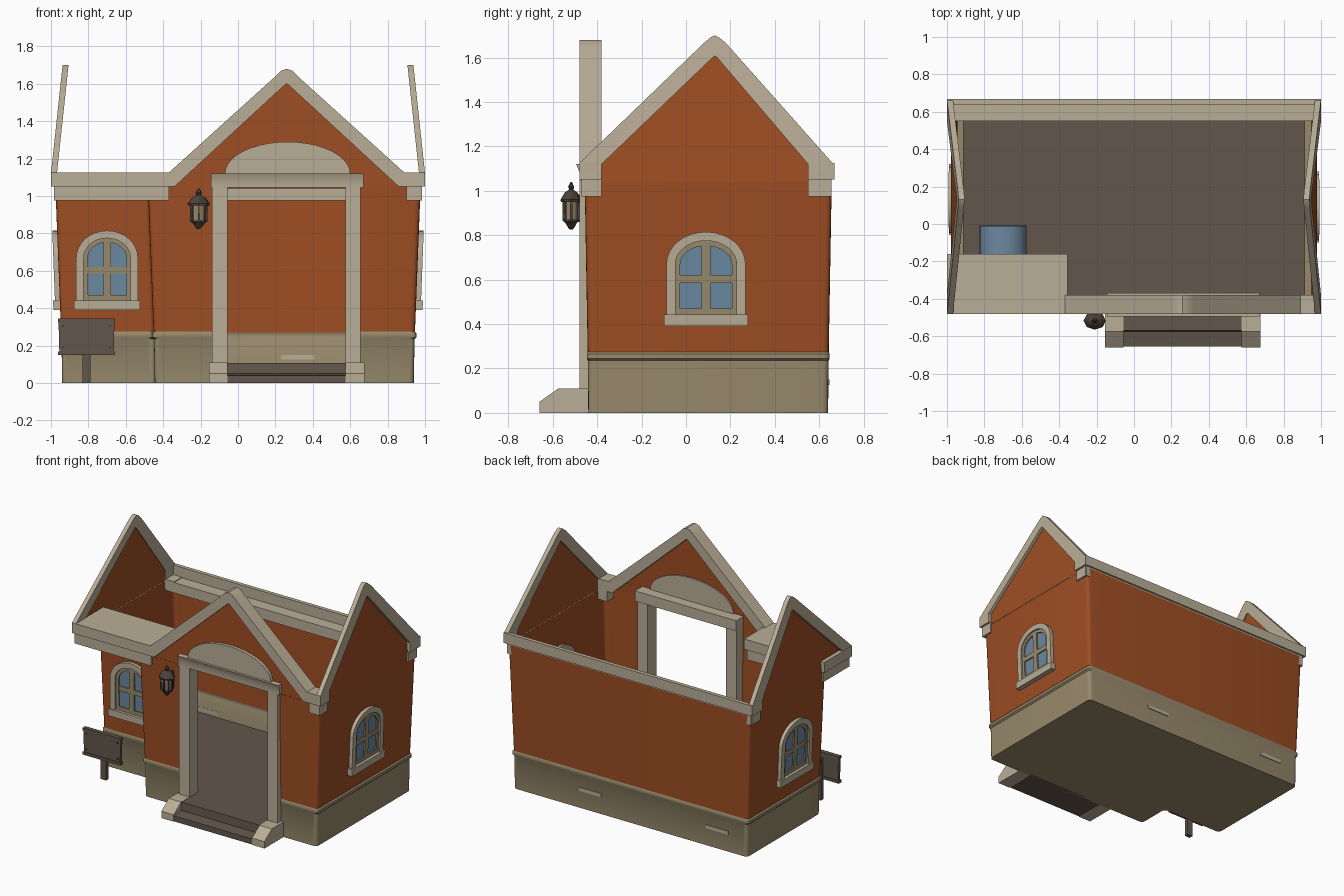
import bpy, bmesh, math
from mathutils import Vector

if "Cube" in bpy.data.objects:
    bpy.data.objects.remove(bpy.data.objects["Cube"])


def material(name, rgb):
    m = bpy.data.materials.new(name)
    m.diffuse_color = (*rgb, 1)
    m.use_nodes = True
    m.node_tree.nodes["Principled BSDF"].inputs["Base Color"].default_value = m.diffuse_color
    return m


RED = material("orange brick", (0.34, 0.075, 0.017))
TRIM = material("pale stone", (0.49, 0.42, 0.31))
BASE = material("tan stone", (0.31, 0.25, 0.147))
BROWN = material("brown floor", (0.122, 0.093, 0.07))
DARK = material("dark metal", (0.07, 0.053, 0.042))
GLASS = material("blue glass", (0.15, 0.25, 0.36))


def mesh(name, verts, faces, *mats, fix=True):
    me = bpy.data.meshes.new(name)
    me.from_pydata([tuple(v) for v in verts], [], faces)
    for m in mats:
        me.materials.append(m)
    if fix:
        bm = bmesh.new()
        bm.from_mesh(me)
        bmesh.ops.recalc_face_normals(bm, faces=bm.faces)
        bm.to_mesh(me)
        bm.free()
    ob = bpy.data.objects.new(name, me)
    bpy.context.collection.objects.link(ob)
    return ob


def front_map(u, v, d):      # u = x, v = z, d = distance toward the front
    return Vector((u, -d, v))


def prism(name, pts, d0, d1, mp, mat):
    n = len(pts)
    verts = [mp(u, v, d) for d in (d0, d1) for u, v in pts]
    faces = [list(range(n)), list(range(n, 2 * n))]
    faces += [[i, (i + 1) % n, n + (i + 1) % n, n + i] for i in range(n)]
    return mesh(name, verts, faces, mat)


def band(name, outer, inner, d0, d1, mp, mat):
    """Solid strip between two matching open paths."""
    n = len(outer)
    verts = [mp(u, v, d) for d in (d0, d1) for p in (outer, inner) for u, v in p]
    a, b, c, e = 0, n, 2 * n, 3 * n
    faces = [[0, b, e, c], [n - 1, b + n - 1, e + n - 1, c + n - 1]]
    for i in range(n - 1):
        for p, q in ((a, b), (c, e), (a, c), (b, e)):
            faces.append([p + i, p + i + 1, q + i + 1, q + i])
    return mesh(name, verts, faces, mat)


def box(name, x, y, z, mat, mp=front_map):
    """Box from ranges; y is true y for the front map."""
    pts = [(x[0], z[0]), (x[1], z[0]), (x[1], z[1]), (x[0], z[1])]
    return prism(name, pts, -y[1], -y[0], mp, mat)


# ---- Walls: open footprint path from door side to door side, lofted upward
corners = [(.58, -.44, 0, -1), (.94, -.44, 1, -1), (.94, .64, 1, 1), (-.94, .64, -1, 1),
           (-.94, -.2, -1, -1), (-.445, -.2, -1, -1), (-.445, -.44, -1, -1), (-.06, -.44, 0, -1)]
path = [corners[0]]
for k in range(1, 7):
    c = Vector(corners[k][:2])
    p = c + (Vector(corners[k - 1][:2]) - c).normalized() * .03
    q = c + (Vector(corners[k + 1][:2]) - c).normalized() * .03
    for i in range(5):
        t = i / 4
        r = p * (1 - t) ** 2 + c * 2 * t * (1 - t) + q * t * t
        path.append((r.x, r.y, *corners[k][2:]))
path.append(corners[-1])


def loft(name, levels, mat):
    n = len(path)
    verts = [(x + sx * o, y + sy * o * .45, z) for z, o in levels for x, y, sx, sy in path]
    faces = [[j * n + i, j * n + i + 1, (j + 1) * n + i + 1, (j + 1) * n + i]
             for j in range(len(levels) - 1) for i in range(n - 1)]
    return mesh(name, verts, faces, mat, fix=False)


loft("stone_base", [(0, 0), (.235, .004), (.245, .015), (.265, .015), (.275, .006)], BASE)
loft("brick_walls", [(.27, .006), (1.04, .036)], RED)
n = len(path)
mesh("underside", [(p[0], p[1], 0) for p in path], [list(range(n))[::-1]], BASE, fix=False)
mesh("floor", [(p[0], p[1], .11) for p in path], [list(range(n))], BROWN, fix=False)
for s in (1, -1):
    y0 = -.38 if s > 0 else -.16
    box("inner_ledge", sorted((s * .912, s * .945)), (y0, .55), (.262, .27), BASE)
for x in (.32, -.7):
    box("pale_base_stone", (x - .09, x + .09), (.64, .646), (.125, .15), TRIM)

# ---- Gable panels
mesh("front_gable", [(-.44, -.455, 1.04), (.93, -.455, 1.04), (.26, -.455, 1.64)], [[0, 1, 2]], RED, fix=False)


def lean(s):
    return lambda u, v, d: Vector((s * (min(1.0, 1.0 - .107 * (v - 1.12)) + d), u, v))


for s, side in ((1, "right"), (-1, "left")):
    mp = lean(s)
    pts = [(-.44, 1.04), (.61, 1.04), (.61, 1.12), (.13, 1.65), (-.44, 1.12)]
    f = list(range(5))
    mesh(side + "_gable", [mp(u, v, -.022) for u, v in pts], [f if s > 0 else f[::-1]], RED, fix=False)
    # Raked trim with rounded peak
    band(side + "_gable_trim",
         [(-.48, 1.05), (-.48, 1.125), (.08, 1.665), (.11, 1.69), (.13, 1.7), (.15, 1.69), (.18, 1.665), (.66, 1.125), (.66, 1.05)],
         [(-.38, 1.05), (-.38, 1.12), (.12, 1.6), (.128, 1.605), (.13, 1.607), (.132, 1.605), (.14, 1.6), (.55, 1.12), (.55, 1.05)],
         -.032, 0, mp, TRIM)
    for y in ((-.47, -.38), (.55, .65)):
        box(side + "_corner_block", sorted((s * .9, s * .985)), y, (.975, 1.055), TRIM)

# ---- Front trim, porch slab and back cornice
band("front_gable_trim",
     [(-.4, 1.125), (-.37, 1.125), (.2, 1.64), (.23, 1.67), (.26, 1.68), (.29, 1.67), (.32, 1.64), (.89, 1.125), (1, 1.125)],
     [(-.4, 1.05), (-.34, 1.05), (.24, 1.585), (.25, 1.595), (.26, 1.6), (.27, 1.595), (.28, 1.585), (.86, 1.05), (1, 1.05)],
     .38, .48, front_map, TRIM)
box("porch_slab", (-1, -.355), (-.48, -.16), (1.05, 1.125), TRIM)
box("porch_soffit", (-.985, -.37), (-.47, -.17), (.975, 1.05), TRIM)
box("back_cornice", (-1, 1), (.64, .668), (1.05, 1.125), TRIM)
box("back_cornice_ledge", (-.98, .98), (.55, .655), (.975, 1.05), TRIM)

# ---- Door surround
for a, b in ((-.14, -.055), (.575, .655)):
    box("door_pillar", (a, b), (-.48, -.38), (.1, 1.05), TRIM)
prism("door_lintel", [(-.48, 1.045), (-.48, 1.085), (-.495, 1.12), (-.37, 1.12), (-.37, 1.045)],
      -.145, .67, lambda u, v, d: Vector((d, u, v)), TRIM)
arc = [(.265 + .335 * math.cos(math.pi * i / 20), 1.12 + .17 * math.sin(math.pi * i / 20)) for i in range(21)]
prism("door_arch", arc, .445, .478, front_map, TRIM)

# ---- Steps with sloped cheek blocks
side_map = lambda u, v, d: Vector((d, u, v))
cheek = [(-.66, 0), (-.66, .05), (-.575, .11), (-.44, .11), (-.44, 0)]
for a, b in ((-.155, -.055), (.575, .675)):
    prism("step_cheek", cheek, a, b, side_map, TRIM)
prism("door_steps", [(-.655, 0), (-.655, .04), (-.575, .05), (-.57, .108), (-.42, .108), (-.42, 0)],
      -.06, .58, side_map, BROWN)


# ---- Arched windows
def arch(hw, z0, zs, zt, k=16):
    return [(-hw, z0)] + [(-hw * math.cos(math.pi * i / k), zs + (zt - zs) * math.sin(math.pi * i / k))
                          for i in range(k + 1)] + [(hw, z0)]


def window(name, mp, w, glass_depth):
    band(name + "_surround", arch(w, .42, .67, .815), arch(w - .04, .42, .67, .775), -.02, .025, mp, TRIM)
    band(name + "_frame", arch(w - .038, .44, .67, .777), arch(w - .062, .44, .67, .752), -.01, .014, mp, BASE)
    prism(name + "_glass", arch(w - .04, .44, .67, .775), -glass_depth, .004, mp, GLASS)
    box(name + "_mullion", (-.02, .02), (-.014, .01), (.44, .77), BASE, mp)
    box(name + "_crossbar", (.04 - w, w - .04), (-.012, .01), (.585, .62), BASE, mp)
    box(name + "_bottom_rail", (.04 - w, w - .04), (-.014, .01), (.44, .47), BASE, mp)
    box(name + "_sill", (-w - .012, w + .012), (-.035, .02), (.392, .442), TRIM, mp)


window("front_window", lambda u, v, d: Vector((u - .7, -.202 - .012 * v - d, v)), .165, .2)
window("right_window", lambda u, v, d: Vector((.937 + .038 * v + d, .09 + u, v)), .178, .01)
window("left_window", lambda u, v, d: Vector((-.937 - .038 * v - d, .13 + u, v)), .178, .01)


# ---- Wall lantern
def lathe(name, prof, mat, k=8, c=(-.21, -.517)):
    verts = [(c[0] + r * math.cos(2 * math.pi * i / k), c[1] + r * .8 * math.sin(2 * math.pi * i / k), z)
             for r, z in prof for i in range(k)]
    faces = [[j * k + i, j * k + (i + 1) % k, (j + 1) * k + (i + 1) % k, (j + 1) * k + i]
             for j in range(len(prof) - 1) for i in range(k)]
    faces += [list(range(k))[::-1], list(range((len(prof) - 1) * k, len(prof) * k))]
    return mesh(name, verts, faces, mat)


lathe("lantern_bottom", [(.008, .825), (.018, .835), (.032, .855), (.042, .862), (.042, .872)], DARK)
lathe("lantern_glass", [(.036, .868), (.044, .955)], BASE)
lathe("lantern_cap", [(.058, .95), (.06, .96), (.035, .993), (.012, 1.005), (.017, 1.018), (.004, 1.04)], DARK)
for i in range(8):
    a = 2 * math.pi * i / 8
    x, y = -.21 + .041 * math.cos(a), -.517 + .033 * math.sin(a)
    box("lantern_bar", (x - .005, x + .005), (y - .005, y + .005), (.865, .955), DARK)
box("lantern_bracket", (-.222, -.198), (-.5, -.45), (.86, .98), DARK)

# ---- Signboard on a post
box("sign_post", (-.832, -.788), (-.39, -.36), (0, .3), BROWN)
prism("sign_board", [(-.955, .155), (-.665, .155), (-.66, .34), (-.96, .345)], .385, .405, front_map, BROWN)
for z in (.16, .335):
    box("sign_rail", (-.962, -.658), (-.41, -.38), (z - .01, z + .01), BROWN)
for x in (-.935, -.685):
    for z in (.19, .305):
        box("sign_bolt", (x - .006, x + .006), (-.41, -.4), (z - .006, z + .006), DARK)

# ---- Smooth rounded parts, keep edges sharp
bpy.ops.object.select_all(action='SELECT')
bpy.context.view_layer.objects.active = bpy.context.collection.objects[0]
bpy.ops.object.shade_smooth_by_angle(angle=math.radians(30))
